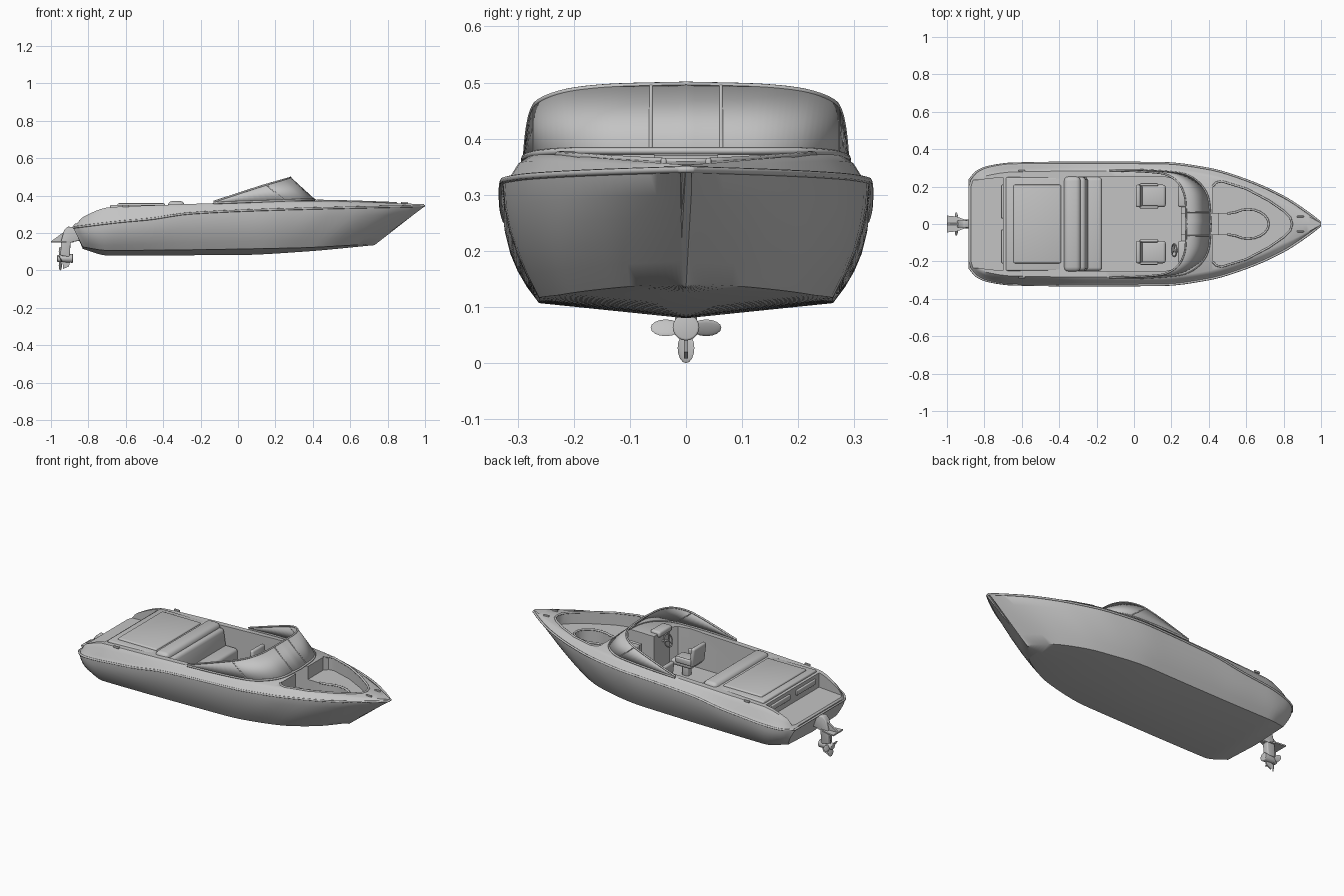
import bpy, bmesh, math
from mathutils import Vector, Matrix

old = bpy.data.objects.get("Cube")
if old:
    bpy.data.objects.remove(old, do_unlink=True)

grey = bpy.data.materials.new("light_grey")
grey.use_nodes = True
COLOUR = (0.55, 0.55, 0.55, 1)
grey.diffuse_color = COLOUR
for node in grey.node_tree.nodes:
    if node.type == 'BSDF_PRINCIPLED':
        node.inputs["Base Color"].default_value = COLOUR


def activate(ob):
    bpy.ops.object.select_all(action='DESELECT')
    ob.select_set(True)
    bpy.context.view_layer.objects.active = ob


def finish(name, bm, bevel=0, angle=35):
    """Turn a bmesh into a shaded object, with optional rounded edges."""
    bmesh.ops.recalc_face_normals(bm, faces=bm.faces)
    mesh = bpy.data.meshes.new(name)
    bm.to_mesh(mesh)
    bm.free()
    ob = bpy.data.objects.new(name, mesh)
    bpy.context.collection.objects.link(ob)
    mesh.materials.append(grey)
    activate(ob)
    if bevel:
        mod = ob.modifiers.new("round", 'BEVEL')
        mod.width, mod.segments = bevel, 3
        bpy.ops.object.modifier_apply(modifier=mod.name)
    bpy.ops.object.shade_smooth_by_angle(angle=math.radians(angle))
    return ob


def box(name, lo, hi, bevel=0, tilt=0):
    lo, hi = Vector(lo), Vector(hi)
    bm = bmesh.new()
    bmesh.ops.create_cube(bm, size=1)
    bmesh.ops.scale(bm, vec=hi - lo, verts=bm.verts)
    bmesh.ops.rotate(bm, matrix=Matrix.Rotation(tilt, 3, 'Y'), verts=bm.verts)
    bmesh.ops.translate(bm, vec=(lo + hi) / 2, verts=bm.verts)
    return finish(name, bm, bevel)


def prism(name, outline, low, high, axis='Z', bevel=0):
    """Extrude an outline along z, or along y for side profiles."""
    bm = bmesh.new()
    place = (lambda a, b, h: (a, b, h)) if axis == 'Z' else (lambda a, b, h: (a, h, b))
    face = bm.faces.new([bm.verts.new(place(a, b, low)) for a, b in outline])
    new = bmesh.ops.extrude_face_region(bm, geom=[face])['geom']
    verts = [v for v in new if isinstance(v, bmesh.types.BMVert)]
    bmesh.ops.translate(bm, vec=place(0, 0, high - low), verts=verts)
    return finish(name, bm, bevel)


def both(half):
    return half + [(x, -y) for x, y in reversed(half) if y > 0]


def tube(name, points, radius, cyclic=False):
    data = bpy.data.curves.new(name, 'CURVE')
    data.dimensions = '3D'
    data.bevel_depth, data.bevel_resolution = radius, 2
    data.use_fill_caps = True
    line = data.splines.new('POLY')
    line.points.add(len(points) - 1)
    for p, co in zip(line.points, points):
        p.co = (*co, 1)
    line.use_cyclic_u = cyclic
    ob = bpy.data.objects.new(name, data)
    bpy.context.collection.objects.link(ob)
    data.materials.append(grey)
    activate(ob)
    bpy.ops.object.convert(target='MESH')
    bpy.ops.object.shade_smooth_by_angle(angle=math.radians(50))


def curve(pts, x):
    """Smooth interpolation through (x, value) pairs without overshoot."""
    x = min(max(x, pts[0][0]), pts[-1][0])
    slope = [(b[1] - a[1]) / (b[0] - a[0]) for a, b in zip(pts, pts[1:])]
    tang = [slope[0]] + [2 * a * b / (a + b) if a * b > 0 else 0
                         for a, b in zip(slope, slope[1:])] + [slope[-1]]
    i = max(k for k in range(len(slope)) if pts[k][0] <= x)
    w = pts[i + 1][0] - pts[i][0]
    t = (x - pts[i][0]) / w
    h = t * t * (3 - 2 * t)
    return (pts[i][1] * (1 - h) + pts[i + 1][1] * h
            + w * t * (1 - t) * ((1 - t) * tang[i] - t * tang[i + 1]))


# Hull lines: plan widths and heights along the length
RAIL_Y = [(-.88, .235), (-.84, .28), (-.78, .305), (-.65, .323), (-.3, .328), (.15, .326),
          (.4, .295), (.6, .235), (.8, .145), (.93, .06), (.995, .01)]
RAIL_Z = [(-.88, .225), (-.63, .255), (-.47, .27), (-.26, .3), (.17, .32), (.995, .34)]
DECK_Z = [(-.88, .242), (-.82, .29), (-.69, .337), (-.45, .348), (0, .363), (.4, .372), (.995, .354)]
CHINE_Y = [(-.83, .225), (-.7, .262), (.1, .262), (.4, .215), (.6, .125), (.73, .005)]
CHINE_Z = [(-.83, .125), (-.7, .107), (.3, .12), (.73, .142)]
KEEL_Z = [(-.83, .115), (-.7, .08), (0, .082), (.35, .1), (.73, .135)]


def half_section(s):
    rx, cx = -.88 + 1.875 * s, -.83 + 1.56 * s
    rail = Vector((rx, curve(RAIL_Y, rx), curve(RAIL_Z, rx)))
    chine = Vector((cx, curve(CHINE_Y, cx), curve(CHINE_Z, cx)))
    pts = [Vector((cx, 0, curve(KEEL_Z, cx))), chine]
    for u in (.2, .4, .6, .8):
        p = chine.lerp(rail, u)
        p.y += .06 * u * (1 - u) * min(1, rail.y / .2)
        pts.append(p)
    top = max(curve(DECK_Z, rx), rail.z + .014)
    inset = min(.045, rail.y * .3)
    for share, lift in ((0, 0), (0, .1), (.3, .3), (.6, .75), (1, 1)):
        pts.append(Vector((rx, rail.y - inset * share, rail.z + (top - rail.z) * lift)))
    return pts + [Vector((rx, 0, top))]


# Hull and deck as one closed loft
bm = bmesh.new()
N = 56
rings = []
for i in range(N + 1):
    half = half_section(.5 - .5 * math.cos(math.pi * i / N))
    mirror = [Vector((p.x, -p.y, p.z)) for p in reversed(half[1:-1])]
    rings.append([bm.verts.new(p) for p in half + mirror])
for a, b in zip(rings, rings[1:]):
    for k in range(len(a)):
        j = (k + 1) % len(a)
        bm.faces.new((a[k], a[j], b[j], b[k]))
bm.faces.new(rings[0])
bm.faces.new(rings[-1])
hull = finish("hull", bm)

# Openings in the deck: cockpit, walkway, bow seating, foot well, stern step
ends = [(.42, .2), (.44, .222), (.47, .228), (.6, .188), (.72, .125), (.8, .07), (.835, .035), (.845, 0)]
well = [(.2, .055), (.5, .055)] + [(.61 - .11 * math.cos(a), .078 * math.sin(a))
                                 for a in [math.pi * k / 10 for k in range(3, 11)]]
cutters = [
    prism("cut_cockpit", both([(-.3, .25), (.15, .255), (.22, .24), (.25, .2)]), .15, .6),
    prism("cut_bow", both([(.42, .06)] + ends), .295, .6),
    prism("cut_well", both(well[:-1] + [(.72, 0)]), .215, .6),
    prism("cut_walkway", both([(.1, .056), (.45, .056)]), .16, .6),
    prism("cut_step", both([(-1.1, .225), (-.84, .235), (-.7, .25)]), .25, .6),
]
for cutter in cutters:
    cutter.hide_render = True
    activate(hull)
    mod = hull.modifiers.new("opening", 'BOOLEAN')
    mod.operation, mod.solver, mod.object = 'DIFFERENCE', 'EXACT', cutter
    bpy.ops.object.modifier_apply(modifier=mod.name)
    bpy.data.objects.remove(cutter, do_unlink=True)
activate(hull)
bpy.ops.object.shade_smooth_by_angle(angle=math.radians(35))

# Rub rail around the sheer
side = []
for i in range(N + 1):
    x = -.88 + 1.875 * (.5 - .5 * math.cos(math.pi * i / N))
    side.append((x, curve(RAIL_Y, x), curve(RAIL_Z, x) + .005))
tube("rub_rail", side + [(x, -y, z) for x, y, z in reversed(side)], .006, True)

# Bow trim and cushions
rim = both([(.42, .07)] + ends)
tube("bow_rim", [(x, y, curve(DECK_Z, x)) for x, y in rim[1:-1]], .006)
tube("well_rim", [(x, y, .297) for x, y in both(well[1:])], .006)

# Windscreen: wrapped panel between base and top lines
base = [(.41, 0, .378), (.4, .12, .378), (.365, .2, .378), (.25, .27, .373), (0, .288, .365), (-.13, .288, .36)]
top = [(.28, 0, .497), (.275, .12, .494), (.245, .21, .485), (.15, .27, .458), (0, .282, .41), (-.13, .286, .367)]


def wrap(line):
    """Smooth a half line and mirror it."""
    fine = []
    for k in range(41):
        t = k / 8
        fine.append(tuple(curve([(n, p[c]) for n, p in enumerate(line)], t) for c in range(3)))
    return [(x, -y, z) for x, y, z in reversed(fine[1:])] + fine


low, high = wrap(base), wrap(top)
bm = bmesh.new()
lv, hv = [[bm.verts.new(p) for p in line] for line in (low, high)]
for k in range(len(lv) - 1):
    bm.faces.new((lv[k], lv[k + 1], hv[k + 1], hv[k]))
glass = finish("windscreen", bm)
mod = glass.modifiers.new("thickness", 'SOLIDIFY')
mod.thickness, mod.offset = .005, 0
activate(glass)
bpy.ops.object.modifier_apply(modifier=mod.name)
tube("windscreen_top_frame", high, .005)
tube("windscreen_base_frame", low, .006)
for k, label in ((4, "centre"), (24, "side")):
    for sign in (1, -1):
        n = 40 + sign * k
        tube(label + "_post", [low[n], high[n]], .004)

# Engine hatch, sun pad and rear bench
box("engine_hatch", (-.685, -.25, .3), (-.35, .25, .35), .008)
box("sun_pad", (-.645, -.21, .33), (-.39, .21, .359), .008)
box("bench_back", (-.375, -.255, .31), (-.285, .255, .371), .025)
box("bench_backrest", (-.32, -.25, .2), (-.25, .25, .345), .02, -.15)
box("bench_cushion", (-.3, -.25, .16), (-.17, .25, .25), .018)
for y in (-.12, .12):
    box("stern_vent", (-.71, y - .09, .285), (-.695, y + .09, .315), .004)

# Bucket seats
for y in (-.15, .15):
    box("seat_cushion", (.03, y - .06, .215), (.17, y + .06, .25), .015)
    box("seat_back", (.015, y - .06, .23), (.04, y + .06, .345), .011, -.12)
    box("seat_pedestal", (.08, y - .018, .14), (.12, y + .018, .225), .006)
    for s in (-.06, .06):
        box("seat_arm", (.03, y + s - .008, .24), (.13, y + s + .008, .275), .007)

# Steering wheel and dashboard
hub = Vector((.215, -.14, .325))
ring = [hub + Vector((.4 * .034 * math.sin(a), .034 * math.cos(a), .034 * math.sin(a)))
        for a in [math.tau * k / 20 for k in range(20)]]
tube("steering_wheel", ring, .004, True)
for k in (0, 7, 13):
    tube("wheel_spoke", [hub, ring[k]], .003)
tube("steering_column", [hub, hub + Vector((.06, 0, -.02))], .007)
for y in (-.15, .15):
    box("dash_cowl", (.235, y - .06, .35), (.3, y + .06, .385), .012)

# Deck cleats
for sign in (1, -1):
    for x, y in ((.89, .04), (-.6, .285)):
        z = curve(DECK_Z, x)
        box("cleat", (x - .018, sign * y - .005, z - .004), (x + .018, sign * y + .005, z + .008), .003)

# Stern drive
prism("drive_leg", [(-.84, .22), (-.91, .235), (-.93, .215), (-.945, .16), (-.95, .08),
                    (-.9, .07), (-.895, .15), (-.84, .16)], -.02, .02, 'Y', .006)
prism("drive_plate", both([(-1, .045), (-.95, .04), (-.88, .015)]), .15, .158)
prism("drive_fin", [(-1, .155), (-.93, .155), (-.925, .21)], -.006, .006, 'Y')
prism("skeg", [(-.94, .07), (-.89, .07), (-.905, .02), (-.935, .008)], -.004, .004, 'Y')
bm = bmesh.new()
bmesh.ops.create_cone(bm, cap_ends=True, segments=20, radius1=.024, radius2=.018, depth=.085,
                      matrix=Matrix.Translation((-.925, 0, .064)) @ Matrix.Rotation(-math.pi / 2, 4, 'Y'))
finish("gear_case", bm, .004)
for k in range(4):
    bm = bmesh.new()
    bmesh.ops.create_uvsphere(bm, u_segments=14, v_segments=8, radius=1)
    spin = Matrix.Rotation(k * math.pi / 2, 4, 'X') @ Matrix.Translation((0, 0, .036))
    shape = Matrix.Rotation(.5, 4, 'Z') @ Matrix.Diagonal((.003, .017, .027, 1))
    bm.transform(Matrix.Translation((-.95, 0, .063)) @ spin @ shape)
    finish("propeller_blade", bm)
